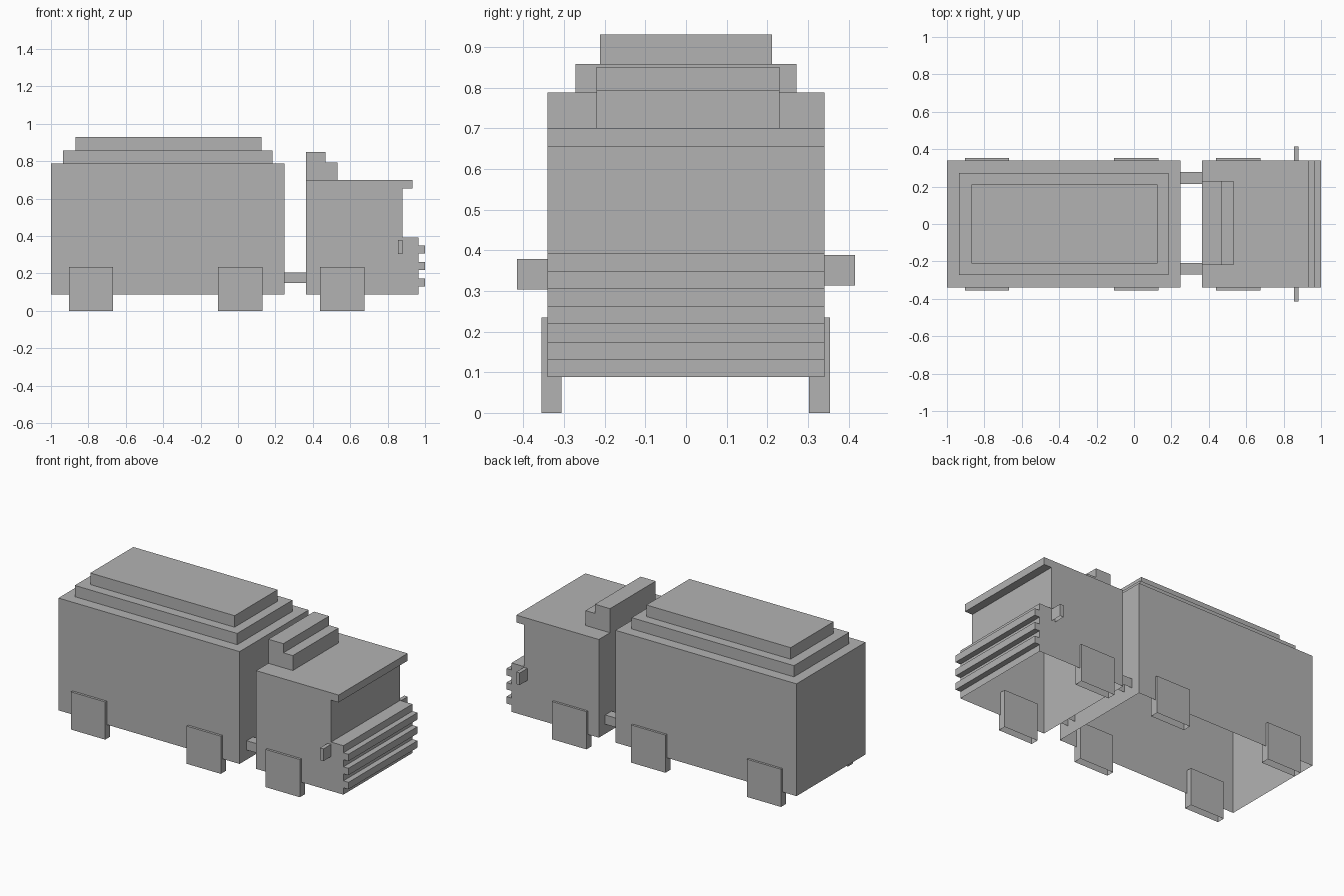
import bpy
import bmesh

cube = bpy.data.objects.get("Cube")
if cube:
    bpy.data.objects.remove(cube, do_unlink=True)

grey = bpy.data.materials.new("plain grey")
grey.use_nodes = True
colour = (0.45, 0.45, 0.45, 1)
grey.diffuse_color = colour
grey.node_tree.nodes["Principled BSDF"].inputs["Base Color"].default_value = colour


def extrude(name, profile, y0, y1):
    """Extrude an x-z outline from y0 to y1 into a shell with an open base."""
    bm = bmesh.new()
    face = bm.faces.new([bm.verts.new((x, y0, z)) for x, z in profile])
    result = bmesh.ops.extrude_face_region(bm, geom=[face])
    moved = [v for v in result["geom"] if isinstance(v, bmesh.types.BMVert)]
    bmesh.ops.translate(bm, verts=moved, vec=(0, y1 - y0, 0))
    # The extrusion may drop the starting face, so close any open end
    bmesh.ops.holes_fill(bm, edges=[e for e in bm.edges if e.is_boundary])
    bmesh.ops.recalc_face_normals(bm, faces=bm.faces)
    base = min(z for x, z in profile)
    under = [f for f in bm.faces if all(abs(v.co.z - base) < 0.001 for v in f.verts)]
    bmesh.ops.delete(bm, geom=under, context="FACES")
    mesh = bpy.data.meshes.new(name)
    bm.to_mesh(mesh)
    bm.free()
    mesh.materials.append(grey)
    obj = bpy.data.objects.new(name, mesh)
    bpy.context.collection.objects.link(obj)


def box(name, x0, x1, y0, y1, z0, z1):
    extrude(name, [(x0, z0), (x1, z0), (x1, z1), (x0, z1)], y0, y1)


HALF = 0.34
FLOOR = 0.088

# Cargo body with two stepped roof tiers
box("cargo_body", -1, 0.249, -HALF, HALF, FLOOR, 0.788)
box("cargo_roof_lower", -0.935, 0.185, -0.272, 0.272, 0.788, 0.858)
box("cargo_roof_upper", -0.87, 0.125, -0.212, 0.212, 0.858, 0.93)

# Cab with ribbed grille, hood step and roof visor
outline = [(0.363, FLOOR), (0.965, FLOOR)]
for i in range(3):
    low = 0.131 + i * 0.0875
    high = low + 0.043
    outline += [(0.965, low), (1, low), (1, high), (0.965, high)]
outline += [(0.965, 0.393), (0.88, 0.393), (0.88, 0.654),
            (0.932, 0.654), (0.932, 0.70), (0.363, 0.70)]
extrude("cab", outline, -HALF, HALF)

# Stepped air deflector on the cab roof
extrude("roof_deflector", [(0.363, 0.70), (0.532, 0.70), (0.532, 0.793),
                           (0.467, 0.793), (0.467, 0.85), (0.363, 0.85)],
        -0.22, 0.23)

# Coupling beams between cab and cargo body
box("front_coupling_beam", 0.249, 0.363, -0.27, -0.208, 0.148, 0.206)
box("back_coupling_beam", 0.249, 0.363, 0.215, 0.278, 0.148, 0.206)

# Side mirrors
box("front_mirror", 0.856, 0.88, -0.415, -HALF, 0.303, 0.379)
box("back_mirror", 0.856, 0.88, HALF, 0.415, 0.313, 0.388)

# Square wheels along both sides
for label, x in (("rear", -0.903), ("middle", -0.106), ("cab", 0.439)):
    box("front_" + label + "_wheel", x, x + 0.236, -0.355, -0.306, 0, 0.235)
    box("back_" + label + "_wheel", x, x + 0.236, 0.303, 0.354, 0, 0.235)
